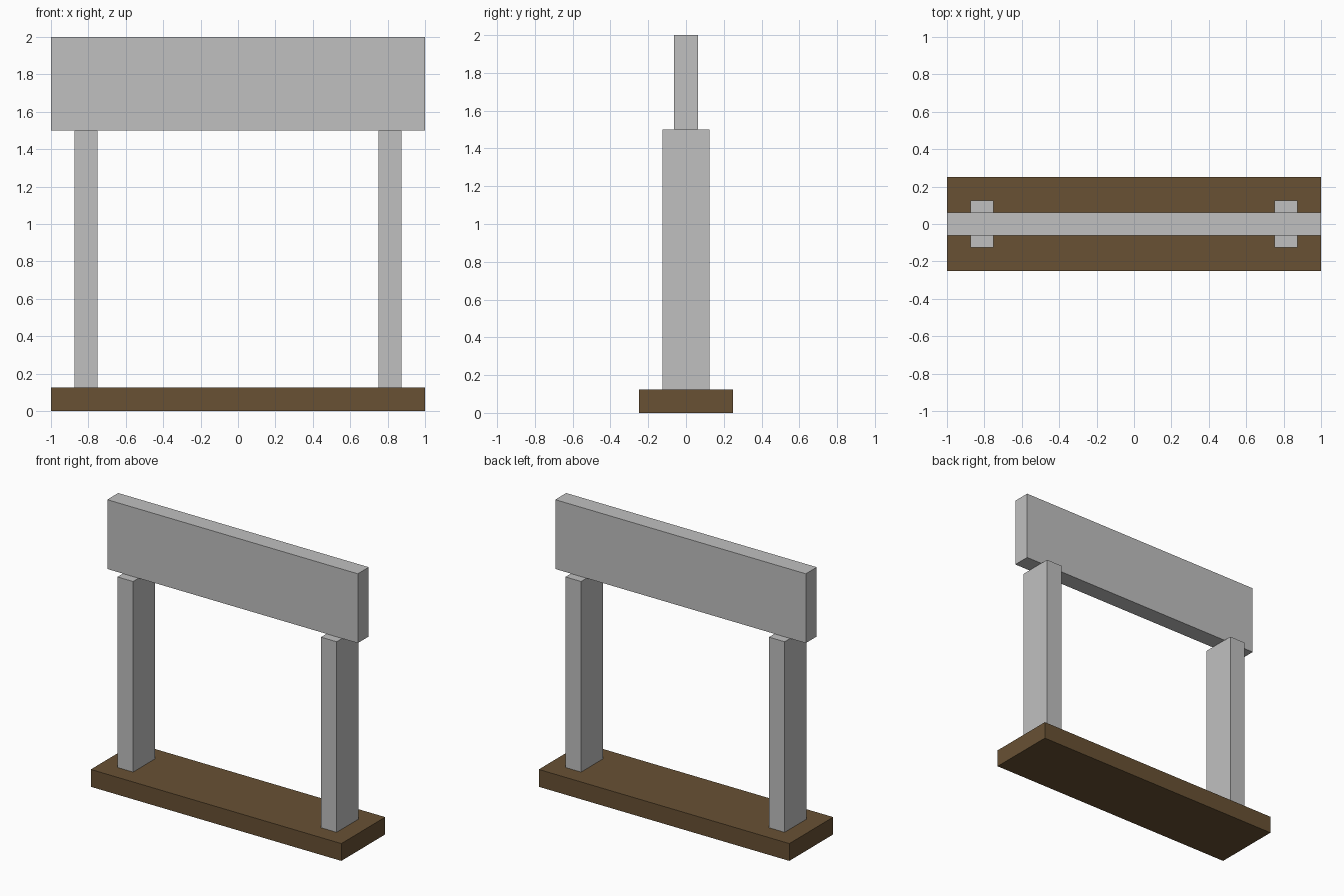
import bpy

if "Cube" in bpy.data.objects:
    bpy.data.objects.remove(bpy.data.objects["Cube"])


def material(name, rgb):
    m = bpy.data.materials.new(name)
    m.diffuse_color = (*rgb, 1.0)
    m.use_nodes = True
    m.node_tree.nodes["Principled BSDF"].inputs["Base Color"].default_value = m.diffuse_color
    return m


def box(name, lo, hi, mat):
    """Axis-aligned box between two opposite corners."""
    centre = [(a + b) / 2 for a, b in zip(lo, hi)]
    bpy.ops.mesh.primitive_cube_add(size=1, location=centre)
    ob = bpy.context.object
    ob.name = name
    ob.scale = [b - a for a, b in zip(lo, hi)]
    bpy.ops.object.transform_apply(location=False, rotation=False, scale=True)
    ob.data.materials.append(mat)
    return ob


grey = material("light grey", (0.527, 0.527, 0.527))
brown = material("dark brown", (0.138, 0.082, 0.034))

# Wooden base plank
box("base", (-1, -0.25, 0), (1, 0.25, 0.125), brown)

# Two upright posts
for side, x in (("left", -0.8125), ("right", 0.8125)):
    box(side + "_post", (x - 0.0625, -0.125, 0.125), (x + 0.0625, 0.125, 1.5), grey)

# Sign board resting on the posts
box("top_board", (-1, -0.0625, 1.5), (1, 0.0625, 2), grey)
